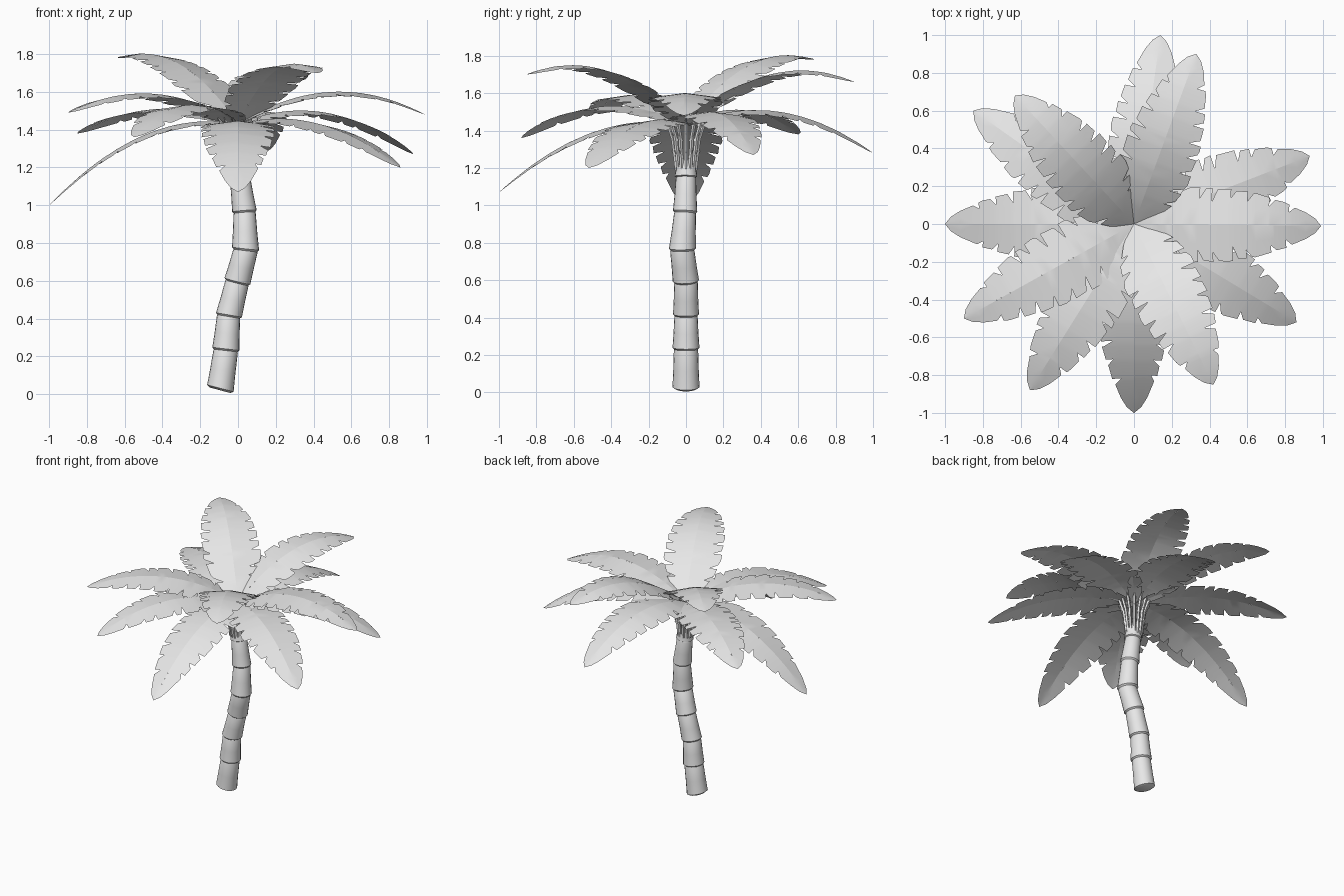
import bpy, bmesh, math, random
from mathutils import Vector

random.seed(4)
if "Cube" in bpy.data.objects:
    bpy.data.objects.remove(bpy.data.objects["Cube"], do_unlink=True)

grey = bpy.data.materials.new("plain_grey")
grey.use_nodes = True
grey.diffuse_color = (0.8, 0.8, 0.8, 1)
grey.node_tree.nodes["Principled BSDF"].inputs["Base Color"].default_value = (0.8, 0.8, 0.8, 1)


def finish(name, bm, angle=40):
    mesh = bpy.data.meshes.new(name)
    bm.to_mesh(mesh)
    bm.free()
    mesh.materials.append(grey)
    obj = bpy.data.objects.new(name, mesh)
    bpy.context.collection.objects.link(obj)
    bpy.ops.object.select_all(action="DESELECT")
    obj.select_set(True)
    bpy.context.view_layer.objects.active = obj
    bpy.ops.object.shade_smooth_by_angle(angle=math.radians(angle))
    return obj


def tube(bm, rings, sides):
    """Loft circles given as (centre, axis, radius) and cap both ends."""
    loops = []
    for centre, axis, radius in rings:
        turn = Vector((0, 0, 1)).rotation_difference(axis)
        loops.append([bm.verts.new(centre + turn @ Vector((
            radius * math.cos(math.tau * i / sides),
            radius * math.sin(math.tau * i / sides), 0))) for i in range(sides)])
    for a, b in zip(loops, loops[1:]):
        for i in range(sides):
            j = (i + 1) % sides
            bm.faces.new((a[i], a[j], b[j], b[i]))
    bm.faces.new(loops[0][::-1])
    bm.faces.new(loops[-1])


# Trunk: stacked segments, each flared at its lower lip
joints = [Vector(p) for p in ((-0.095, 0, 0.02), (-0.065, 0, 0.23), (-0.05, 0, 0.41),
                              (-0.005, 0, 0.59), (0.04, -0.02, 0.76),
                              (0.035, -0.005, 0.96), (0.01, 0, 1.15), (0.0, 0, 1.25))]
radii = [0.07, 0.07, 0.067, 0.068, 0.07, 0.063, 0.058, 0.055]
directions = [(b - a).normalized() for a, b in zip(joints, joints[1:])]
axes = [Vector((0.27, 0, 1)).normalized()]
axes += [(a + b).normalized() for a, b in zip(directions, directions[1:])]
axes.append(Vector((0, 0, 1)))
rings = []
for i in range(len(joints) - 1):
    profile = ((0, 0.9), (0.05, 1.04), (0.14, 1.02), (0.5, 0.97), (0.97, 0.93))
    for t, scale in profile:
        if i == 0 and t == 0:
            scale = 0.8
        rings.append((joints[i].lerp(joints[i + 1], t),
                      axes[i].lerp(axes[i + 1], t).normalized(),
                      scale * (radii[i] * (1 - t) + radii[i + 1] * t)))
bm = bmesh.new()
tube(bm, rings, 20)
finish("trunk", bm)

# Crown: a cage of stalks with pointed husk scales
bm = bmesh.new()
stalks = 14
for k in range(stalks):
    angle = math.tau * k / stalks
    out = Vector((math.cos(angle), math.sin(angle), 0))
    path = [out * r + Vector((0, 0, z)) for r, z in
            ((0.05, 1.18), (0.06, 1.27), (0.072, 1.36), (0.1, 1.44))]
    lean = (path[-1] - path[0]).normalized()
    tube(bm, [(p, lean, 0.011) for p in path], 5)
    for p in path[1:]:
        point = (out + Vector((0, 0, 1.2))).normalized()
        tube(bm, [(p - point * 0.02, point, 0.012), (p + point * 0.03, point, 0.002)], 4)
finish("crown_stalks", bm, 30)

# Frond outline: half width along its length
OUTLINE = ((0, 0.02), (0.08, 0.1), (0.18, 0.165), (0.3, 0.197), (0.5, 0.195),
           (0.65, 0.17), (0.8, 0.125), (0.92, 0.07), (0.97, 0.038), (1, 0.001))


def half_width(t):
    for (t0, w0), (t1, w1) in zip(OUTLINE, OUTLINE[1:]):
        if t <= t1:
            return w0 + (w1 - w0) * (t - t0) / (t1 - t0)
    return 0.001


def frond(name, tip_x, tip_y, mid_z, tip_z, base_z=1.43):
    """Arched, slightly folded leaf with torn notches on both edges."""
    tip = Vector((tip_x, tip_y, 0))
    side = Vector((-tip_y, tip_x, 0)).normalized()

    def point(t, offset):
        z = (base_z * (2 * t - 1) * (t - 1) + mid_z * 4 * t * (1 - t)
             + tip_z * t * (2 * t - 1))
        return tip * t + side * offset + Vector((0, 0, z - 0.13 * abs(offset)))

    bm = bmesh.new()
    for sign in (-1, 1):
        # Rows hold the midrib position, edge position and edge reach
        rows = [(t, t, 1) for t, w in OUTLINE]
        for n in range(8):
            t = 0.15 + 0.095 * n + random.uniform(-0.02, 0.02)
            reach = random.uniform(0.58, 0.75)
            rows = [r for r in rows if abs(r[0] - t) > 0.025]
            rows += [(t - 0.012, t - 0.003, 1), (t, t - 0.006, reach),
                     (t + 0.012, t + 0.026, 0.97)]
        rows.sort()
        strip = []
        for t, edge_t, reach in rows:
            edge_t = min(edge_t, 1)
            strip.append([bm.verts.new(point(t, 0)),
                          bm.verts.new(point(t, sign * 0.5 * half_width(t))),
                          bm.verts.new(point(edge_t, sign * reach * half_width(edge_t)))])
        for a, b in zip(strip, strip[1:]):
            for i in range(2):
                bm.faces.new((a[i], b[i], b[i + 1], a[i + 1]))
    bmesh.ops.remove_doubles(bm, verts=bm.verts, dist=0.0005)
    bm.normal_update()
    for face in bm.faces:
        if face.normal.z < 0:
            face.normal_flip()
    finish(name, bm, 50)


# Fronds: tip x, tip y, mid height, tip height
fronds = {
    "back_low": (0.14, 1.0, 1.50, 1.28),
    "back_high": (0.33, 0.9, 1.70, 1.66),
    "back_right_high": (-0.63, 0.68, 1.75, 1.78),
    "back_right_low": (-0.85, 0.6, 1.51, 1.38),
    "right": (-1.0, 0.0, 1.37, 1.0),
    "front_right_outer": (-0.9, -0.5, 1.59, 1.49),
    "front_right_inner": (-0.55, -0.88, 1.53, 1.36),
    "front_low": (0.0, -1.0, 1.39, 1.07),
    "front_left_high": (0.42, -0.85, 1.72, 1.70),
    "front_left_low": (0.86, -0.52, 1.43, 1.2),
    "left": (0.99, -0.01, 1.60, 1.48),
    "back_left": (0.93, 0.36, 1.49, 1.27),
}
for name, shape in fronds.items():
    frond("frond_" + name, *shape)
